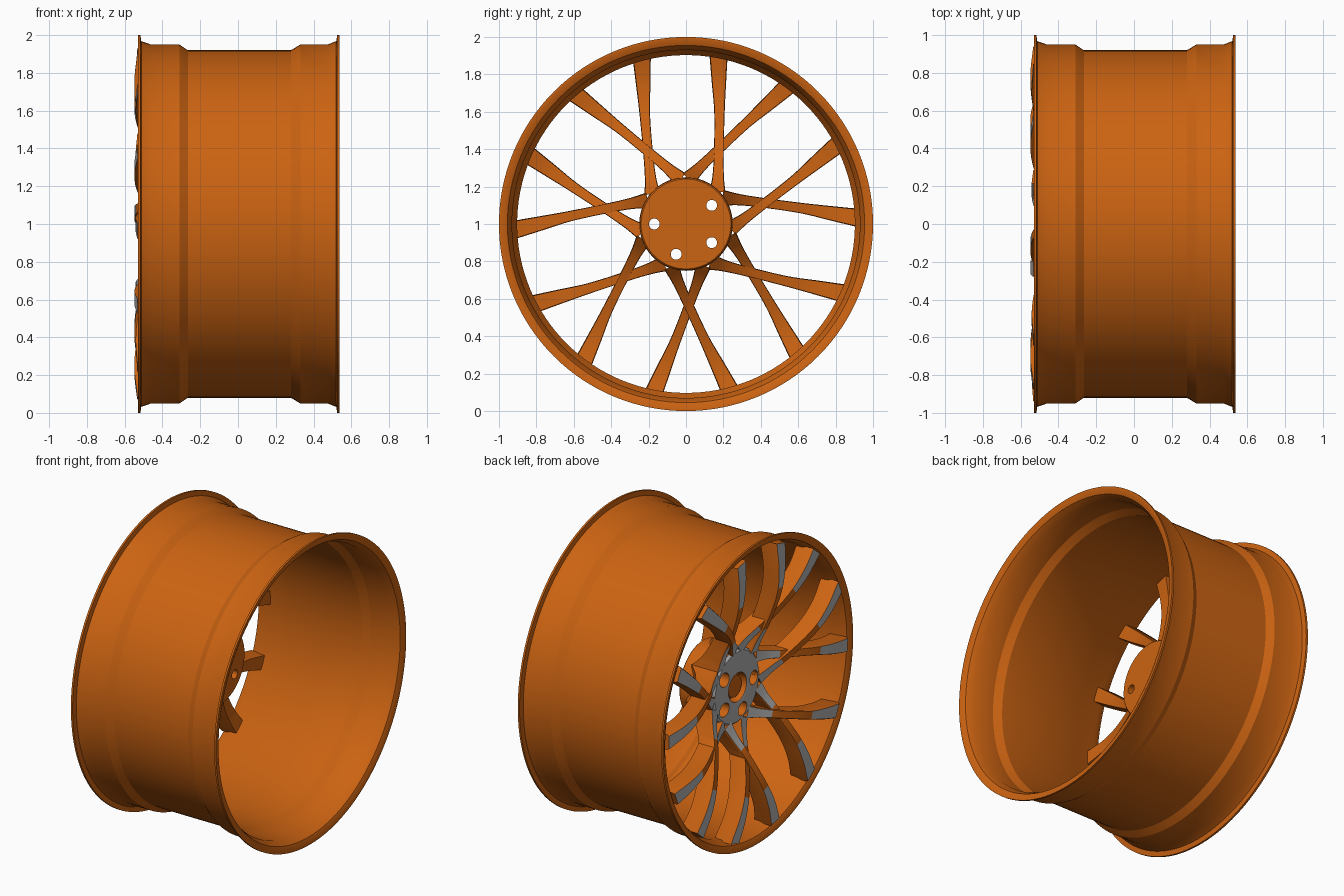
import bpy, bmesh, math
from mathutils import Vector

cube = bpy.data.objects.get("Cube")
if cube:
    bpy.data.objects.remove(cube, do_unlink=True)


def make_material(name, rgb):
    mat = bpy.data.materials.new(name)
    mat.use_nodes = True
    mat.diffuse_color = (*rgb, 1)
    mat.node_tree.nodes["Principled BSDF"].inputs["Base Color"].default_value = (*rgb, 1)
    return mat


PAINT = make_material("orange_paint", (0.6, 0.125, 0.006))
METAL = make_material("machined_grey", (0.45, 0.45, 0.45))
CENTRE = Vector((0, 0, 1))


def polar(x, r, a):
    return CENTRE + Vector((x, r * math.cos(a), r * math.sin(a)))


def finish(bm, name):
    bmesh.ops.recalc_face_normals(bm, faces=bm.faces)
    mesh = bpy.data.meshes.new(name)
    bm.to_mesh(mesh)
    bm.free()
    obj = bpy.data.objects.new(name, mesh)
    bpy.context.collection.objects.link(obj)
    mesh.materials.append(PAINT)
    mesh.materials.append(METAL)
    return obj


def activate(obj):
    bpy.ops.object.select_all(action='DESELECT')
    obj.select_set(True)
    bpy.context.view_layer.objects.active = obj


def smooth(obj):
    activate(obj)
    bpy.ops.object.shade_smooth_by_angle(angle=math.radians(28))


def lathe(profile, name, closed=False, steps=128, metal=None):
    """Turn an (x, radius) profile around the axle."""
    bm = bmesh.new()
    verts = [bm.verts.new(polar(x, r, 0)) for x, r in profile]
    edges = [bm.edges.new(pair) for pair in zip(verts, verts[1:])]
    if closed:
        edges.append(bm.edges.new((verts[-1], verts[0])))
    bmesh.ops.spin(bm, geom=verts + edges, cent=CENTRE, axis=(1, 0, 0),
                   angle=math.tau, steps=steps, use_merge=False)
    bmesh.ops.remove_doubles(bm, verts=bm.verts, dist=1e-4)
    bmesh.ops.recalc_face_normals(bm, faces=bm.faces)
    for face in bm.faces:
        if metal and metal(face):
            face.material_index = 1
    return finish(bm, name)


# Rim barrel: outer skin, then inner skin back to the start
outer = [(-0.53, 1.0), (-0.517, 1.0), (-0.512, 0.968), (-0.46, 0.95), (-0.31, 0.95),
         (-0.265, 0.92), (0.28, 0.92), (0.33, 0.95), (0.475, 0.95), (0.52, 0.968),
         (0.525, 1.0), (0.538, 1.0)]
inner = [(0.538, 0.985), (0.525, 0.955), (0.475, 0.93), (0.33, 0.93), (0.28, 0.903),
         (-0.265, 0.903), (-0.31, 0.925), (-0.46, 0.93), (-0.515, 0.955), (-0.53, 0.985)]
smooth(lathe(outer + inner, "rim_barrel", closed=True))

# Hub: flat mounting pad behind, machined face with a recessed cap in front
hub = lathe([(-0.12, 0), (-0.12, 0.24), (-0.127, 0.247), (-0.24, 0.25), (-0.36, 0.245),
             (-0.375, 0.23), (-0.385, 0.11), (-0.38, 0.095), (-0.33, 0.09), (-0.33, 0.075),
             (-0.36, 0.07), (-0.365, 0)], "hub", steps=96,
            metal=lambda f: f.normal.x < -0.6 and (f.calc_center_median() - CENTRE).yz.length > 0.1)


# Lug holes with wider pockets in front
def drill(obj, radius, x0, x1):
    bm = bmesh.new()
    for k in range(5):
        a = math.pi + k * math.tau / 5
        hole = bmesh.ops.create_cone(bm, cap_ends=True, segments=24, radius1=radius,
                                     radius2=radius, depth=x1 - x0)["verts"]
        for v in hole:
            v.co = polar((x0 + x1) / 2 + v.co.z, 0.17, a) + Vector((0, v.co.x, v.co.y))
    cutter = finish(bm, "lug_cutter")
    cutter.hide_render = True
    mod = obj.modifiers.new("lug_holes", 'BOOLEAN')
    mod.operation, mod.solver, mod.object = 'DIFFERENCE', 'EXACT', cutter
    activate(obj)
    bpy.ops.object.modifier_apply(modifier=mod.name)
    bpy.data.objects.remove(cutter, do_unlink=True)


drill(hub, 0.029, -0.6, 0.1)
drill(hub, 0.046, -0.6, -0.2)
smooth(hub)

# Spoke stations: along, sideways, width, front x, back x
STATIONS = [(0.225, -0.085, 0.085, -0.375, -0.18),
            (0.31, -0.052, 0.06, -0.405, -0.27),
            (0.437, 0.0, 0.052, -0.465, -0.35),
            (0.62, 0.077, 0.056, -0.528, -0.41),
            (0.77, 0.146, 0.078, -0.545, -0.43),
            (0.915, 0.212, 0.1, -0.533, -0.41)]


def resample(points, steps=5):
    """Catmull-Rom curve through the stations."""
    pts = [Vector(p) for p in points]
    pts = [2 * pts[0] - pts[1]] + pts + [2 * pts[-1] - pts[-2]]
    out = []
    for a, b, c, d in zip(pts, pts[1:], pts[2:], pts[3:]):
        for i in range(steps):
            t = i / steps
            out.append(b + 0.5 * t * (c - a + t * (2 * a - 5 * b + 4 * c - d
                                                   + t * (3 * (b - c) + d - a))))
    return out + [pts[-2]]


def spoke(name, angle, side):
    rows = resample(STATIONS)
    bm = bmesh.new()
    rings = []
    for i, (u, v, w, front, back) in enumerate(rows):
        prev, nxt = rows[max(i - 1, 0)], rows[min(i + 1, len(rows) - 1)]
        along = Vector((nxt[0] - prev[0], nxt[1] - prev[1]))
        if i == len(rows) - 1:
            along = Vector((u, v))
        along.normalize()
        across = Vector((-along.y, along.x))
        lift = 0.006 * side * math.sin(math.pi * i / (len(rows) - 1))
        edge = 0.15 * w
        ring = []
        for s, x in ((-0.43, front), (0.43, front), (0.5, front + edge),
                     (0.46, back), (-0.46, back), (-0.5, front + edge)):
            p = Vector((u, v)) + across * (s * w)
            ring.append(bm.verts.new(polar(x + lift, p.length,
                                           angle + side * math.atan2(p.y, p.x))))
        rings.append(ring)
    for i, (a, b) in enumerate(zip(rings, rings[1:])):
        for j in range(6):
            k = (j + 1) % 6
            face = bm.faces.new((a[j], a[k], b[k], b[j]))
            # Machined front faces near the hub and at the tips
            if j == 0 and (rows[i][0] > 0.64 or rows[i][0] < 0.36):
                face.material_index = 1
    bm.faces.new(rings[0])
    bm.faces.new(rings[-1])
    smooth(finish(bm, name))


# Seven crossing pairs of spokes
for n in range(7):
    axis = math.radians(-88) + n * math.tau / 7
    spoke(f"spoke_{n + 1}_a", axis, 1)
    spoke(f"spoke_{n + 1}_b", axis, -1)
